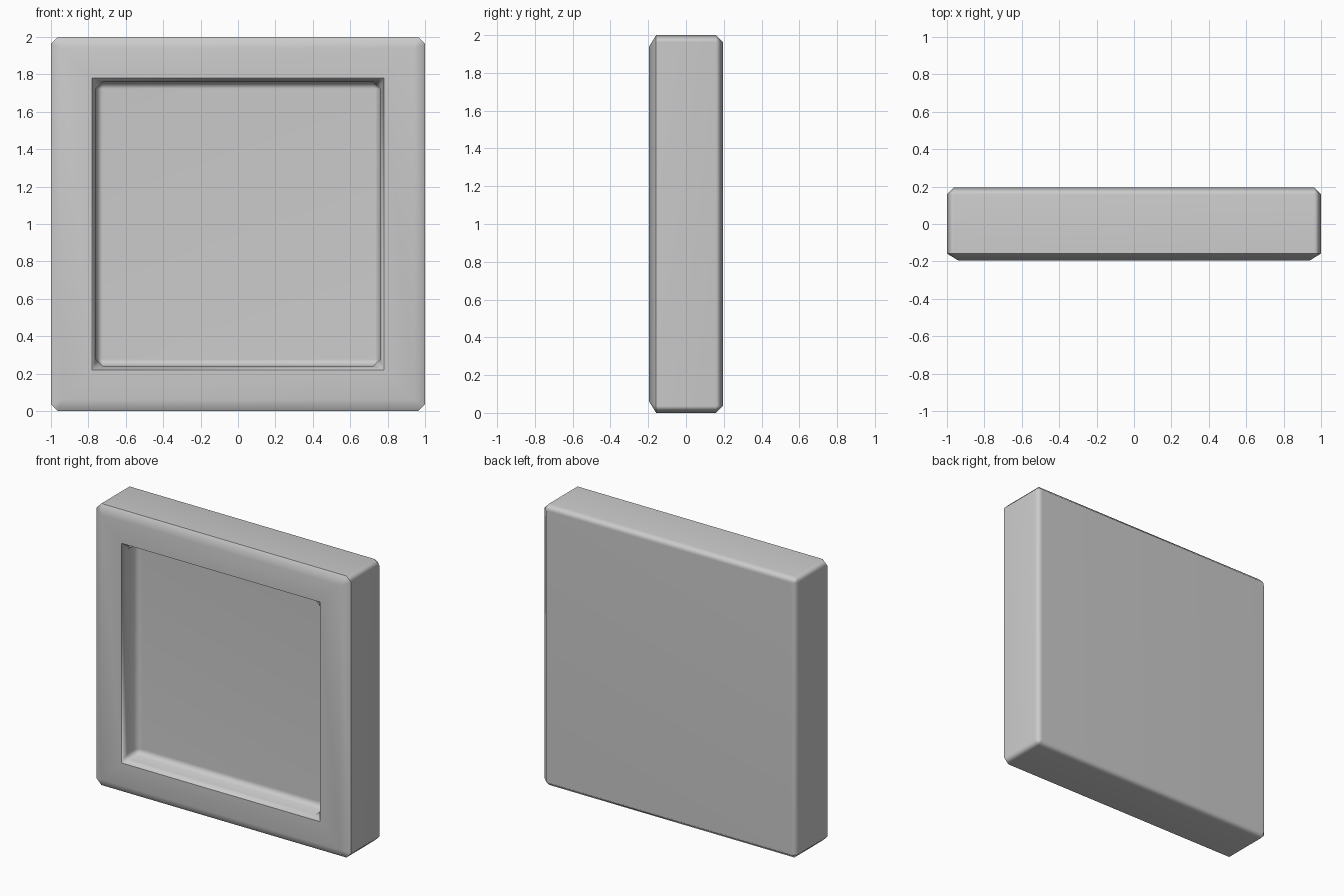
import bpy, bmesh, math

if "Cube" in bpy.data.objects:
    bpy.data.objects.remove(bpy.data.objects["Cube"])

grey = bpy.data.materials.new("plain grey")
grey.use_nodes = True
colour = (0.6, 0.6, 0.6, 1)
grey.diffuse_color = colour
grey.node_tree.nodes["Principled BSDF"].inputs["Base Color"].default_value = colour

C = 0.037  # chamfer size
# Sections from back to recess floor: half size, corner cut, y
sections = [
    (1 - C, 0, 0.195),        # back
    (1, C, 0.195 - C),        # sides
    (1, C, C - 0.195),
    (0.94, 0, -0.195),        # frame face
    (0.78, 0, -0.195),
    (0.76, C, C - 0.195),     # lip of the recess
    (0.76, C, -0.08),         # recess walls
    (0.76 - C, 0, -0.08 + C), # recess floor
]


def ring(bm, half, cut, y):
    a = half - cut
    points = []
    for sx, sz in ((1, 1), (-1, 1), (-1, -1), (1, -1)):
        pair = [(sx * half, sz * a), (sx * a, sz * half)]
        points += pair if sx == sz else pair[::-1]
    return [bm.verts.new((x, y, z + 1)) for x, z in points]


# Square tray: loft the sections and close both ends
bm = bmesh.new()
rings = [ring(bm, *s) for s in sections]
for r, q in zip(rings, rings[1:]):
    for i in range(8):
        j = (i + 1) % 8
        bm.faces.new((r[i], r[j], q[j], q[i]))
bm.faces.new(rings[0])
bm.faces.new(rings[-1])
bmesh.ops.remove_doubles(bm, verts=bm.verts, dist=0.0005)
bmesh.ops.recalc_face_normals(bm, faces=bm.faces)
mesh = bpy.data.meshes.new("square_tray")
bm.to_mesh(mesh)
bm.free()
mesh.materials.append(grey)
tray = bpy.data.objects.new("square_tray", mesh)
bpy.context.collection.objects.link(tray)

# Soft chamfers with crisp frame edges
bpy.ops.object.select_all(action="DESELECT")
tray.select_set(True)
bpy.context.view_layer.objects.active = tray
bpy.ops.object.shade_smooth_by_angle(angle=math.radians(50))
soften = tray.modifiers.new("soften", "WEIGHTED_NORMAL")
soften.keep_sharp = True
